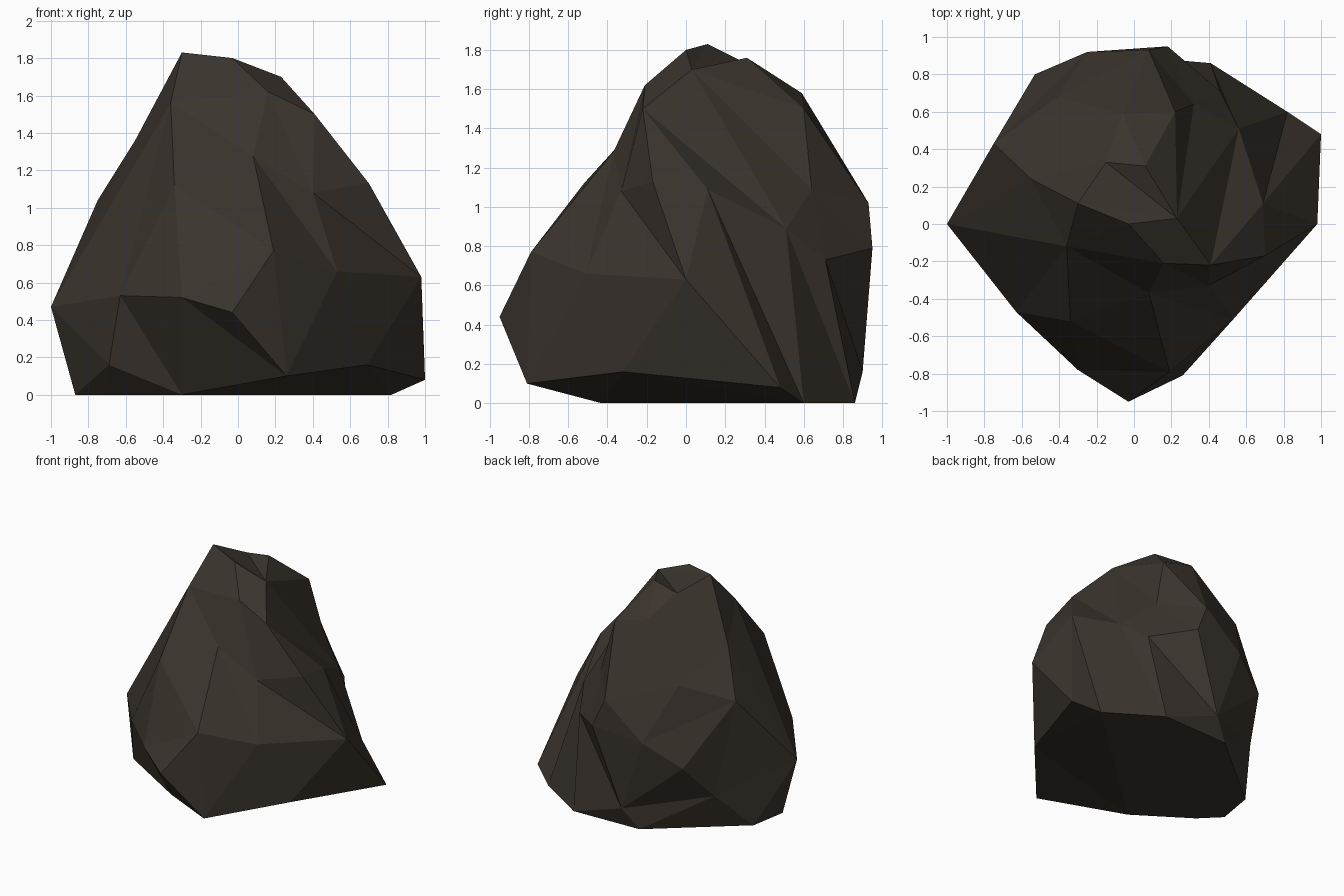
import bpy
import bmesh
from mathutils import Vector

# Remove the default cube
default_cube = bpy.data.objects.get("Cube")
if default_cube:
    bpy.data.objects.remove(default_cube, do_unlink=True)

# Corners of the boulder, grouped by height band
crown = {
    "peak": (-.3, .11, 1.83), "peak_front": (-.03, 0, 1.8), "peak_side": (.23, .03, 1.7),
    "brow": (.16, -.21, 1.62), "brow_side": (.41, -.22, 1.5), "cheek": (-.36, -.12, 1.56),
    "saddle": (-.15, .33, 1.72), "knob": (.06, .31, 1.76),
    "nape": (-.06, .59, 1.58), "nape_side": (.22, .6, 1.5),
}
shoulders = {
    "slope": (-.55, .24, 1.36), "notch": (.08, -.37, 1.28), "chest": (-.34, -.52, 1.12),
    "hollow": (.4, -.33, 1.08), "shoulder": (.7, -.17, 1.13), "ridge": (.69, .11, 1.09),
    "flank": (-.75, .43, 1.04), "back_high": (-.41, .68, 1.17), "back_rim": (.08, .93, 1.02),
    "valley": (.56, .51, .89), "gully": (.32, .64, 1.09),
}
waist = {
    "keel": (.19, -.79, .77), "shelf": (.53, -.51, .66), "hip": (.98, 0, .63),
    "nose": (-.03, -.95, .44), "lip": (-.3, -.78, .52), "lip_side": (-.63, -.47, .53),
    "elbow": (-1, 0, .47), "overhang": (-.53, .8, .57), "back_mid": (-.25, .92, .75),
    "back_edge": (.18, .95, .79), "pocket": (.46, .71, .73),
}
foot = {
    "spur": (1, .48, .08), "front_hem": (.69, -.32, .16), "toe": (.26, -.81, .1),
    "heel": (-.69, -.36, .16), "back_hem": (-.05, .9, .16), "undercut": (-.65, .56, .29),
    "base_side": (-.87, 0, 0), "base_corner": (-.82, .3, 0), "base_back": (-.17, .84, 0),
    "base_fin": (.41, .86, 0), "base_spur": (.82, .6, 0), "base_front": (-.3, -.43, 0),
    "base_heel": (-.72, -.15, 0),
}

# Pairs of corners joined by an edge, which form the hollows and folds.
# They are folded in order; a pair may recur once its neighbours have moved.
creases = [
    # Front and left cheek
    ("brow", "hollow"), ("notch", "shelf"), ("hollow", "hip"),
    ("lip", "toe"), ("lip_side", "base_front"),
    ("cheek", "lip_side"), ("cheek", "elbow"), ("cheek", "lip_side"),
    # Peak
    ("peak", "peak_side"), ("saddle", "peak_side"), ("peak", "peak_side"),
    # Ridge and valley on the side
    ("ridge", "spur"), ("ridge", "valley"),
    ("peak_side", "valley"), ("brow_side", "valley"), ("peak_side", "gully"),
    ("valley", "base_spur"), ("valley", "base_fin"), ("valley", "base_spur"),
    ("ridge", "base_spur"),
    # Back overhangs
    ("pocket", "back_hem"), ("back_mid", "undercut"), ("back_hem", "undercut"),
    ("back_mid", "flank"),
]


def fold(bm, first, second):
    """Turn the edge that lies across two corners so that it joins them."""
    for edge in bm.edges:
        across = {v for face in edge.link_faces for v in face.verts} - set(edge.verts)
        if across == {first, second}:
            bmesh.utils.edge_rotate(edge, False)
            return


def wrap_corners(name, corners, centre, bulge):
    """Triangulate corners by wrapping them round a ball, then restore their positions."""
    bm = bmesh.new()
    verts = {}
    for key, corner in corners.items():
        offset = Vector(corner) - centre
        verts[key] = bm.verts.new(offset.normalized() * offset.length ** bulge)
    bmesh.ops.convex_hull(bm, input=list(bm.verts))
    for key, vert in verts.items():
        vert.co = corners[key]
    for first, second in creases:
        fold(bm, verts[first], verts[second])
    loose = [vert for vert in bm.verts if not vert.link_faces]
    bmesh.ops.delete(bm, geom=loose, context='VERTS')
    bmesh.ops.recalc_face_normals(bm, faces=list(bm.faces))
    mesh = bpy.data.meshes.new(name)
    bm.to_mesh(mesh)
    bm.free()
    obj = bpy.data.objects.new(name, mesh)
    bpy.context.collection.objects.link(obj)
    return obj


def flat_material(name, colour):
    mat = bpy.data.materials.new(name)
    mat.use_nodes = True
    mat.diffuse_color = colour
    mat.node_tree.nodes["Principled BSDF"].inputs["Base Color"].default_value = colour
    return mat


# Faceted boulder with flat shading
boulder = wrap_corners("boulder", crown | shoulders | waist | foot,
                       Vector((0, .05, .65)), .2)
boulder.data.materials.append(flat_material("dark brown stone", (.043, .034, .026, 1)))
